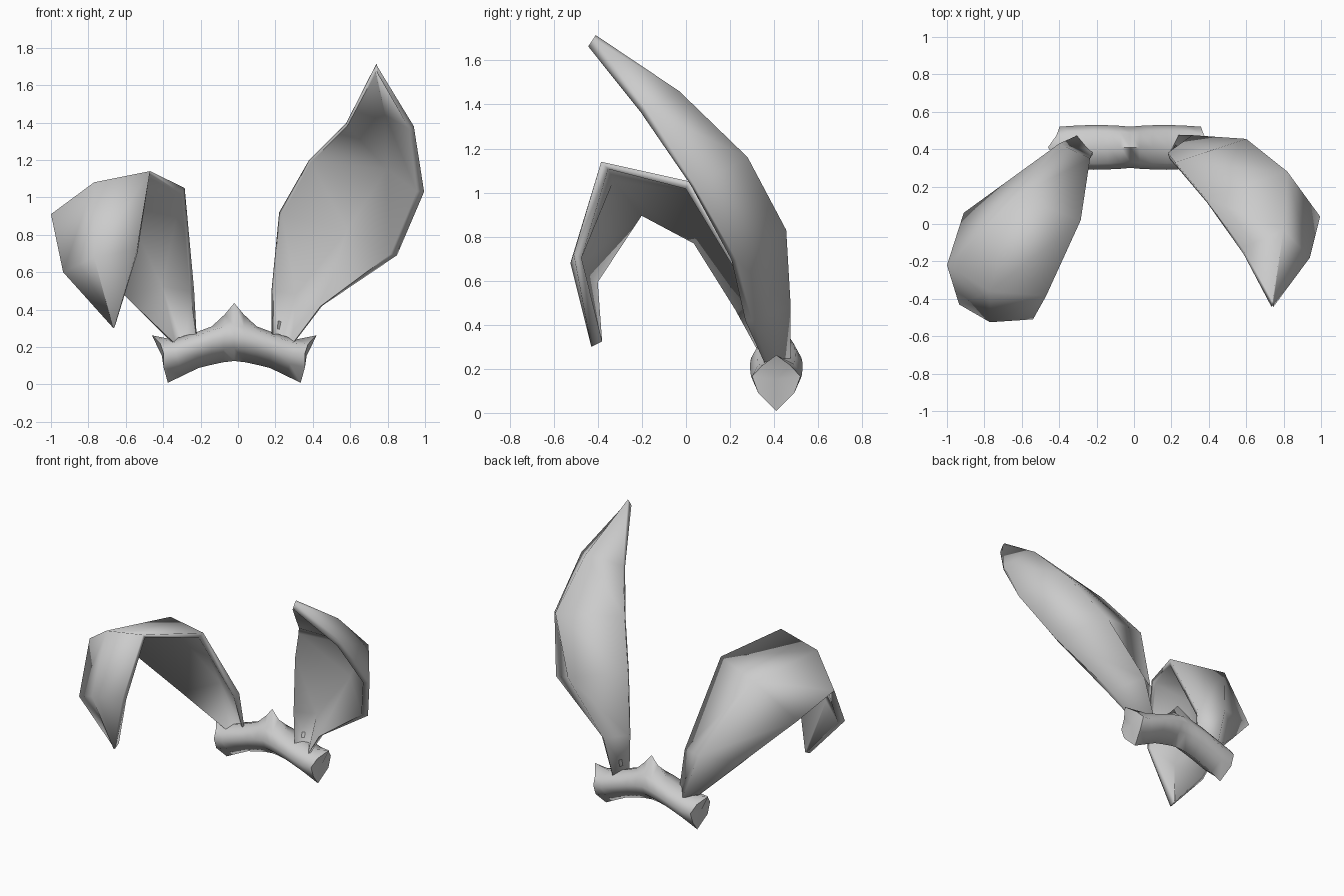
import bpy, bmesh, math
from mathutils import Vector as V

if "Cube" in bpy.data.objects:
    bpy.data.objects.remove(bpy.data.objects["Cube"])


def loft(name, rings, angle):
    """Skin a list of equal closed rings, cap both ends with a fan."""
    bm = bmesh.new()
    rows = [[bm.verts.new(p) for p in r] for r in rings]
    n = len(rows[0])
    for a, b in zip(rows, rows[1:]):
        for i in range(n):
            j = (i + 1) % n
            bm.faces.new((a[i], a[j], b[j], b[i]))
    for row in (rows[0], rows[-1]):
        c = bm.verts.new(sum((v.co for v in row), V()) / n)
        for i in range(n):
            bm.faces.new((row[i], row[(i + 1) % n], c))
    bmesh.ops.recalc_face_normals(bm, faces=bm.faces)
    me = bpy.data.meshes.new(name)
    bm.to_mesh(me)
    bm.free()
    ob = bpy.data.objects.new(name, me)
    bpy.context.collection.objects.link(ob)
    bpy.ops.object.select_all(action='DESELECT')
    ob.select_set(True)
    bpy.context.view_layer.objects.active = ob
    bpy.ops.object.shade_smooth_by_angle(angle=math.radians(angle))
    return ob


def ear(name, levels):
    """Cupped ear: each level is inner rim, spine and outer rim."""
    rings = []
    for k, lv in enumerate(levels):
        l, s, r = (V(p) for p in lv)
        thick = 0.03 if k == 0 else 0.055
        d = ((l + r) / 2 - s).normalized() * thick
        inner = [(p + d * 0.8).lerp(s + d, 0.08) for p in (l, s, r)]
        rings.append([l, s, r] + inner[::-1])
    return loft(name, rings, 100)


# upright ear
ear("upright_ear", [
    ((0.18, 0.38, 0.24), (0.23, 0.475, 0.22), (0.29, 0.38, 0.21)),
    ((0.18, 0.38, 0.51), (0.31, 0.475, 0.49), (0.45, 0.30, 0.42)),
    ((0.22, 0.33, 0.92), (0.60, 0.455, 0.83), (0.85, 0.23, 0.69)),
    ((0.38, 0.14, 1.20), (0.82, 0.28, 1.16), (0.995, 0.04, 1.03)),
    ((0.58, -0.13, 1.40), (0.80, -0.03, 1.46), (0.94, -0.18, 1.38)),
    ((0.735, -0.42, 1.70), (0.74, -0.41, 1.715), (0.745, -0.42, 1.70)),
])

# folded ear
ear("folded_ear", [
    ((-0.22, 0.39, 0.24), (-0.30, 0.475, 0.22), (-0.34, 0.38, 0.21)),
    ((-0.235, 0.35, 0.51), (-0.40, 0.43, 0.54), (-0.61, 0.25, 0.48)),
    ((-0.285, 0.02, 1.05), (-0.63, 0.15, 1.02), (-0.91, 0.06, 0.78)),
    ((-0.47, -0.385, 1.14), (-0.77, -0.36, 1.08), (-1.0, -0.22, 0.91)),
    ((-0.54, -0.51, 0.72), (-0.77, -0.525, 0.68), (-0.935, -0.43, 0.60)),
    ((-0.66, -0.42, 0.305), (-0.665, -0.43, 0.30), (-0.67, -0.42, 0.305)),
])

# arched headband: top x, top z, bottom x, bottom z, half depth
half = [
    (0.00, 0.435, 0.00, 0.125, 0.11),
    (0.05, 0.375, 0.06, 0.118, 0.115),
    (0.12, 0.310, 0.12, 0.105, 0.118),
    (0.20, 0.280, 0.19, 0.088, 0.12),
    (0.33, 0.240, 0.28, 0.045, 0.115),
    (0.44, 0.262, 0.355, 0.008, 0.11),
]
stations = [(-a, b, -c, d, e) for a, b, c, d, e in half[:0:-1]] + half
rings = []
for k, (xt, zt, xb, zb, ry) in enumerate(stations):
    end = k in (0, len(stations) - 1)
    h = zt - zb if end else min(zt - zb, 0.21)
    ring = []
    for w, f in ((0, 0), (0.75, 0.33), (1, 0.62), (0.72, 0.9), (0, 1),
                 (-0.72, 0.9), (-1, 0.62), (-0.75, 0.33)):
        if end and f == 0.9:
            w, f = w * 0.8, 0.82
        z = zt if f == 1 else zb + h * f
        x = xb + (xt - xb) * f
        # the end caps are notched between their top and bottom points
        if end and 0 < f < 1:
            x -= math.copysign(0.03 if f > 0.5 else 0.005, x)
        ring.append((x - 0.02, 0.41 + ry * w, z))
    rings.append(ring)
loft("headband", rings, 75)
